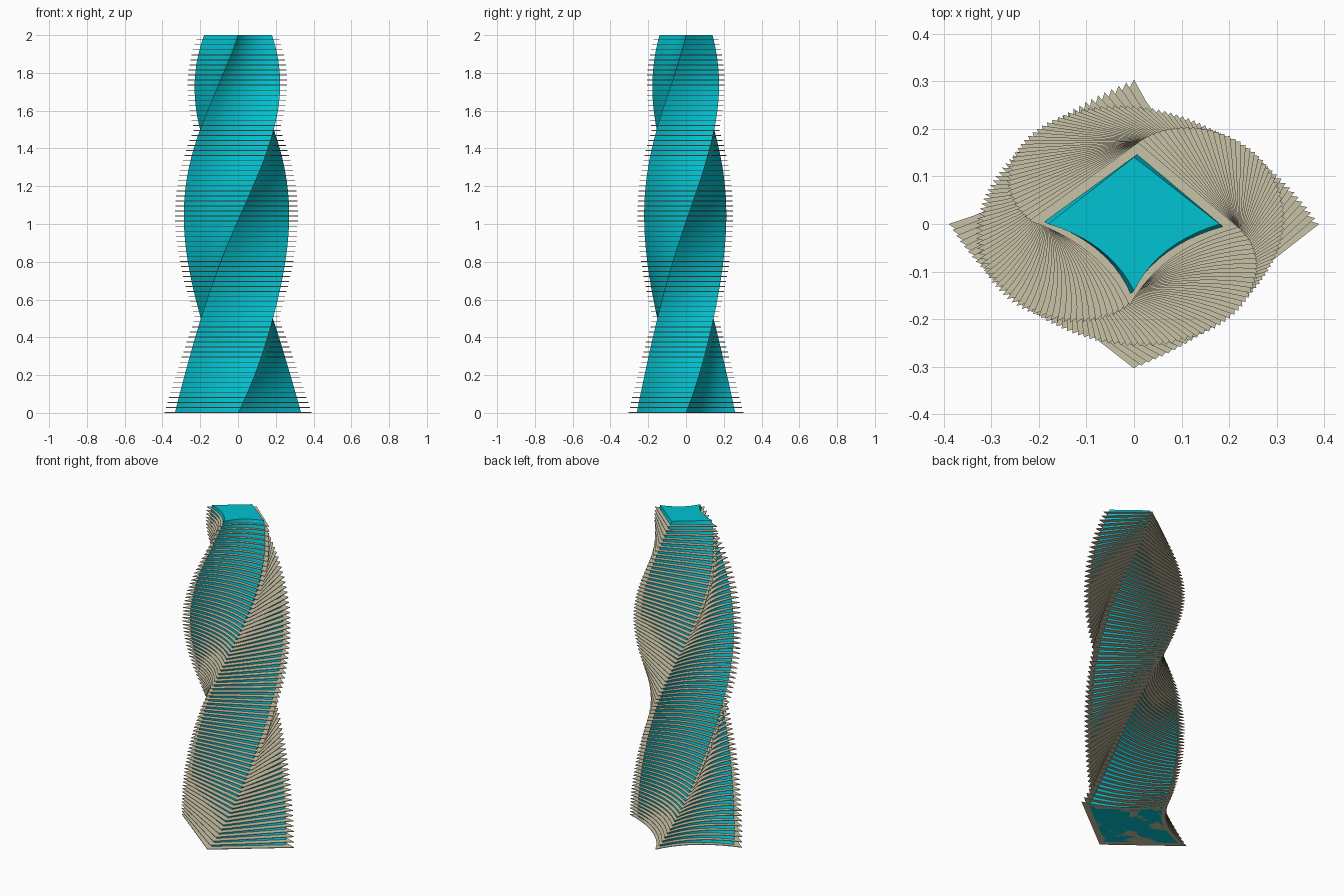
import bpy, bmesh, math

if "Cube" in bpy.data.objects:
    bpy.data.objects.remove(bpy.data.objects["Cube"])

HEIGHT, FLOORS, SLAB_T = 2.0, 75, 0.004
ASPECT = 0.78       # depth / width of the plan
OVERHANG = 1.165    # slab size relative to the core
ARC = 10            # segments per plan side


def material(name, rgb):
    m = bpy.data.materials.new(name)
    m.diffuse_color = (*rgb, 1)
    m.use_nodes = True
    m.node_tree.nodes["Principled BSDF"].inputs["Base Color"].default_value = m.diffuse_color
    return m


def plan():
    # unit diamond: two straight front sides, two concave back sides
    corners = [(1, 0), (0, 1), (-1, 0), (0, -1)]
    pts = []
    for i in range(4):
        (x0, y0), (x1, y1) = corners[i], corners[(i + 1) % 4]
        sag = 0.11 if i < 2 else 0.0
        for k in range(ARC):
            t = k / ARC
            bow = 4 * t * (1 - t) * sag
            pts.append((x0 + (x1 - x0) * t - (x0 + x1) * bow,
                        y0 + (y1 - y0) * t - (y0 + y1) * bow))
    return pts


PLAN = plan()


def section(z, grow=1.0):
    # the plan turns 90 degrees per unit of height while its size swells and tapers
    t = z - 1
    s = (0.278 + 0.034 * t - 0.021 * t**2 - 0.111 * t**3) * grow
    c, n = math.cos(z * math.pi / 2), math.sin(z * math.pi / 2)
    shift = -0.008 * math.sin(z * math.pi / 2)
    return [((x * c - y * n) * s + shift, (x * n + y * c) * s * ASPECT + shift * 0.5)
            for x, y in PLAN]


def loft(bm, rings):
    # skin a stack of (z, outline) rings and cap both ends
    loops = [[bm.verts.new((x, y, z)) for x, y in ring] for z, ring in rings]
    n = len(PLAN)
    for a, b in zip(loops, loops[1:]):
        for i in range(n):
            j = (i + 1) % n
            bm.faces.new((a[i], a[j], b[j], b[i]))
    bm.faces.new(loops[0][::-1])
    bm.faces.new(loops[-1])


def make(name, stacks, mat):
    bm = bmesh.new()
    for rings in stacks:
        loft(bm, rings)
    me = bpy.data.meshes.new(name)
    bm.to_mesh(me)
    bm.free()
    me.materials.append(mat)
    ob = bpy.data.objects.new(name, me)
    bpy.context.collection.objects.link(ob)
    return ob


# glazed twisting core
zs = [HEIGHT * i / 80 for i in range(81)]
core = make("tower_core", [[(z, section(z)) for z in zs]],
            material("glass", (0.0, 0.55, 0.65)))
bpy.context.view_layer.objects.active = core
core.select_set(True)
bpy.ops.object.shade_smooth_by_angle(angle=math.radians(30))

# overhanging floor slabs
slabs = []
for i in range(FLOORS):
    z = HEIGHT * i / FLOORS
    outline = section(z, OVERHANG)
    slabs.append([(z, outline), (z + SLAB_T, outline)])
make("floor_slabs", slabs, material("concrete", (0.58, 0.54, 0.38)))
